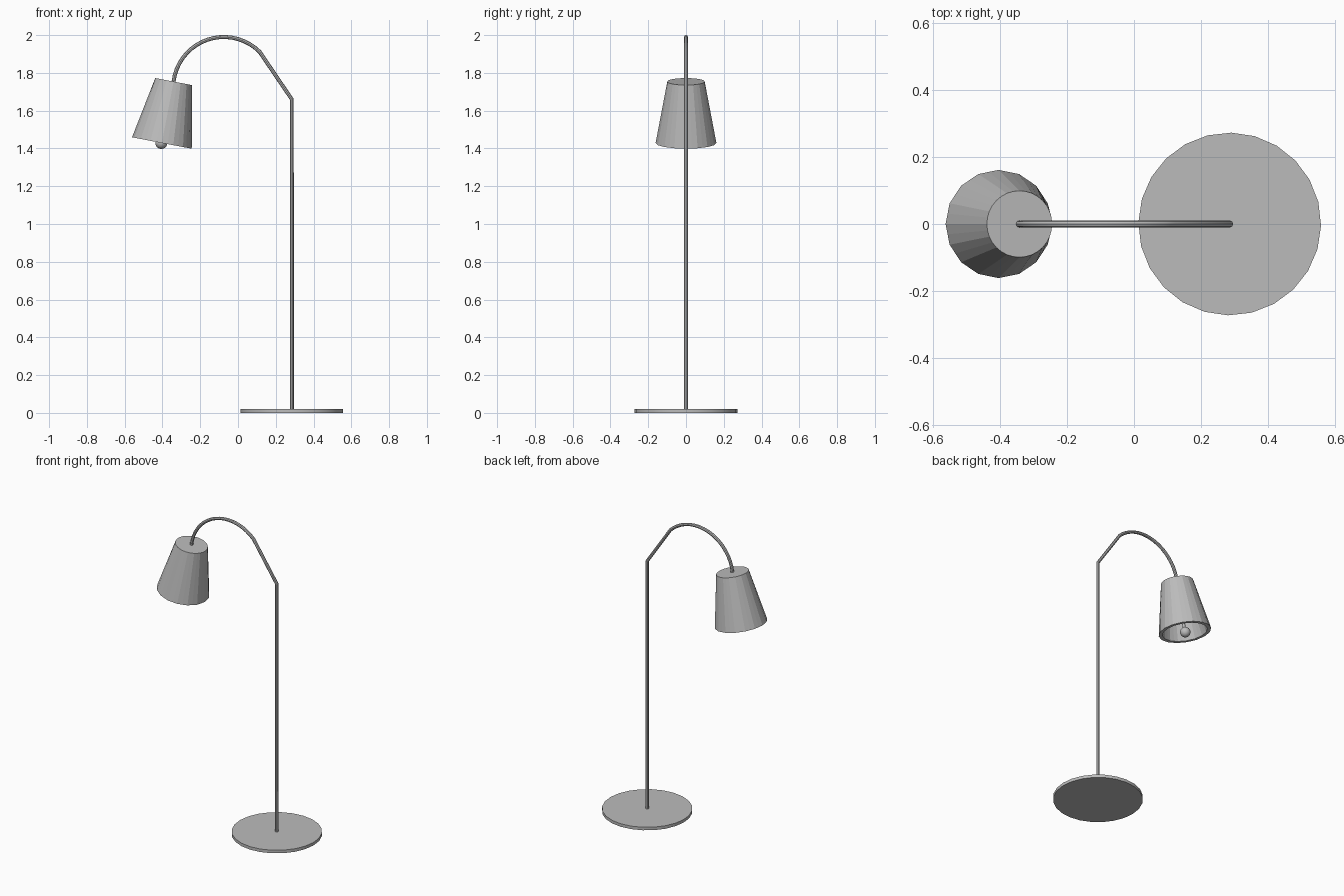
import bpy, bmesh, math
from mathutils import Matrix, Vector

cube = bpy.data.objects.get("Cube")
if cube:
    bpy.data.objects.remove(cube, do_unlink=True)

grey = bpy.data.materials.new("plain_grey")
grey.use_nodes = True
COLOUR = (0.5, 0.5, 0.5, 1)
grey.diffuse_color = COLOUR
grey.node_tree.nodes["Principled BSDF"].inputs["Base Color"].default_value = COLOUR


def finish(bm, name, matrix=Matrix(), smooth=None):
    bmesh.ops.recalc_face_normals(bm, faces=bm.faces)
    bm.transform(matrix)
    mesh = bpy.data.meshes.new(name)
    bm.to_mesh(mesh)
    bm.free()
    mesh.materials.append(grey)
    obj = bpy.data.objects.new(name, mesh)
    bpy.context.collection.objects.link(obj)
    if smooth:
        bpy.ops.object.select_all(action='DESELECT')
        obj.select_set(True)
        bpy.context.view_layer.objects.active = obj
        bpy.ops.object.shade_smooth_by_angle(angle=math.radians(smooth))
    return obj


POST_X = 0.285

# Round base plate
bm = bmesh.new()
bmesh.ops.create_cone(bm, cap_ends=True, segments=24, radius1=0.272, radius2=0.272, depth=0.02)
finish(bm, "base", Matrix.Translation((POST_X, 0, 0.01)) @ Matrix.Rotation(math.radians(-1), 4, 'Z'), 30)

# Bent rod: upright post, slanted piece, then a circular arc down into the shade
centre_x, centre_z, radius = -0.075, 1.722, 0.268
path = [(POST_X, 0.01), (POST_X, 1.66)]
for i in range(19):
    a = math.radians(45 + i * 128 / 18)
    path.append((centre_x + radius * math.cos(a), centre_z + radius * math.sin(a)))
curve = bpy.data.curves.new("stand_rod", 'CURVE')
curve.dimensions = '3D'
curve.bevel_depth = 0.0105
curve.bevel_resolution = 2
curve.use_fill_caps = True
spline = curve.splines.new('POLY')
spline.points.add(len(path) - 1)
for point, (x, z) in zip(spline.points, path):
    point.co = (x, 0, z, 1)
rod = bpy.data.objects.new("stand_rod", curve)
bpy.context.collection.objects.link(rod)
bpy.ops.object.select_all(action='DESELECT')
rod.select_set(True)
bpy.context.view_layer.objects.active = rod
bpy.ops.object.convert(target='MESH')
rod = bpy.context.object
rod.data.materials.clear()
rod.data.materials.append(grey)
bpy.ops.object.shade_smooth_by_angle(angle=math.radians(40))

# The lamp head hangs along a tilted axis, with its origin at the top of the shade
head = Matrix.Translation((-0.341, 0, 1.754)) @ Matrix.Rotation(math.radians(10.8), 4, 'Y')
LENGTH = 0.331
SIDES = 32


def ring(bm, r, z, faceted):
    """A round ring, or a 16-sided one with extra points midway along its sides."""
    verts = []
    for i in range(SIDES):
        a = 2 * math.pi * i / SIDES
        k = math.cos(2 * math.pi / SIDES) if faceted and i % 2 else 1
        verts.append(bm.verts.new((r * k * math.cos(a), r * k * math.sin(a), z)))
    return verts


# Hollow tapered shade: outer wall, flat rim, inner wall, closed top
bm = bmesh.new()
rings = [ring(bm, 0.099, 0, False), ring(bm, 0.161, -LENGTH, True),
         ring(bm, 0.138, -LENGTH, True), ring(bm, 0.080, -0.02, False)]
for upper, lower in zip(rings, rings[1:]):
    for i in range(SIDES):
        j = (i + 1) % SIDES
        bm.faces.new((upper[i], upper[j], lower[j], lower[i]))
bm.faces.new(rings[0])
bm.faces.new(rings[-1])
finish(bm, "shade", head)

# Bulb stem and round bulb
bm = bmesh.new()
bmesh.ops.create_cone(bm, cap_ends=True, segments=10, radius1=0.009, radius2=0.009, depth=0.29)
finish(bm, "bulb_stem", head @ Matrix.Translation((0, 0, -0.16)), 40)
bm = bmesh.new()
bmesh.ops.create_uvsphere(bm, u_segments=16, v_segments=10, radius=0.032)
finish(bm, "bulb", head @ Matrix.Translation((-0.003, 0, -0.331)), 40)
